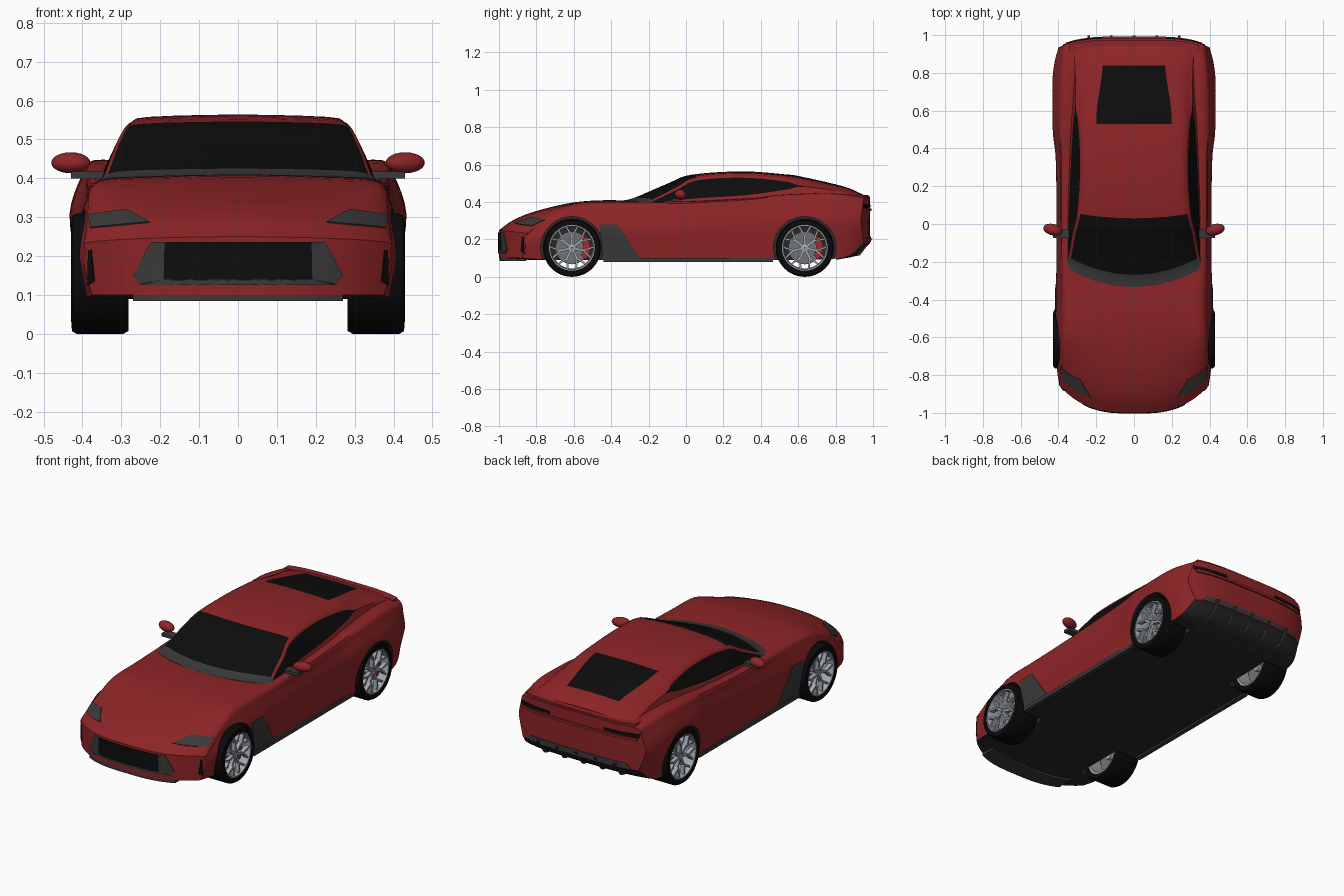
import bpy, bmesh, math
from mathutils import Vector, Matrix
from mathutils.bvhtree import BVHTree

if "Cube" in bpy.data.objects:
    bpy.data.objects.remove(bpy.data.objects["Cube"])


def material(name, r, g, b):
    m = bpy.data.materials.new(name)
    m.diffuse_color = (r, g, b, 1)
    m.use_nodes = True
    m.node_tree.nodes["Principled BSDF"].inputs["Base Color"].default_value = m.diffuse_color
    return m


RED = material("red paint", 0.27, 0.018, 0.02)
BLACK = material("black glass", 0.004, 0.004, 0.004)
TRIM = material("dark grey trim", 0.042, 0.042, 0.042)
UNDER = material("underbody grey", 0.022, 0.022, 0.022)
TYRE = material("tyre black", 0.003, 0.003, 0.003)
RIM = material("silver rim", 0.36, 0.39, 0.43)
DISC = material("brake disc grey", 0.16, 0.17, 0.18)
CALIPER = material("caliper red", 0.42, 0.02, 0.02)


def finish(name, bm, mats, angle=35):
    bmesh.ops.recalc_face_normals(bm, faces=bm.faces)
    me = bpy.data.meshes.new(name)
    bm.to_mesh(me)
    bm.free()
    for m in mats:
        me.materials.append(m)
    me.shade_smooth()
    me.set_sharp_from_angle(angle=math.radians(angle))
    ob = bpy.data.objects.new(name, me)
    bpy.context.collection.objects.link(ob)
    return ob


def spline(pts, n, after=None):
    """Smooth curve through tuples, n steps per span."""
    P = [Vector(p) for p in pts]
    P = [2 * P[0] - P[1]] + P + [Vector(after) if after else 2 * P[-1] - P[-2]]
    out = []
    for i in range(1, len(P) - 2):
        a, b, c, d = P[i - 1:i + 3]
        for k in range(n):
            t = k / n
            out.append(b + (c - a) * (t / 2) + (2 * a - 5 * b + 4 * c - d) * (t * t / 2)
                       + (3 * b - a - 3 * c + d) * (t ** 3 / 2))
    return out + [P[-2]]


def loft(name, stations, chain, ny, nx, bend, mats, rule):
    """Mirrored cross-sections along y; chain gives half a section, edge to centre."""
    bm, R = bmesh.new(), []
    for r in spline(stations, ny):
        pts = chain(r)
        half = [tuple(p) for p in spline(pts, nx, (-pts[-2][0], pts[-2][1]))]
        wb, zb = half[0]
        wmax = max(p[0] for p in half)
        low = [wb]
        for x, _ in half[1:]:
            low.append(max(0, min(low[-1] - 1e-4, wb * x / wmax)))
        up = half + [(-x, z) for x, z in reversed(half[:-1])]
        dn = [(x, zb) for x in low] + [(-x, zb) for x in reversed(low[:-1])]
        R.append([bm.verts.new((x, r[0] + bend(x, r[0]), z)) for x, z in up + dn[-2:0:-1]])
    K, L = len(up), len(R[0])
    for j in range(len(R) - 1):
        for k in range(L):
            q = (k + 1) % L
            f = bm.faces.new((R[j][k], R[j][q], R[j + 1][q], R[j + 1][k]))
            f.material_index = rule(j // ny, min(k, K - 2 - k) // nx if k < K - 1 else -1)
    for ring in (R[0], R[-1]):
        low = lambda k: ring[k] if k in (0, K - 1) else ring[L - k]
        for k in range(K - 1):
            bm.faces.new(list(dict.fromkeys((ring[k], ring[k + 1], low(k + 1), low(k)))))
    return finish(name, bm, mats)


def prism(bm, poly, x0, x1, mi=0):
    """Extrude a (y, z) polygon between two x values."""
    a, b = ([bm.verts.new((x, y, z)) for y, z in poly] for x in (x0, x1))
    n = len(poly)
    fs = [bm.faces.new(a), bm.faces.new(b)]
    fs += [bm.faces.new((a[i], a[(i + 1) % n], b[(i + 1) % n], b[i])) for i in range(n)]
    for f in fs:
        f.material_index = mi


def bow(name, w, y0, y1, z0, z1, mat, n=20):
    """Thin bar across the car that follows the curved nose or tail."""
    bm, rings = bmesh.new(), []
    for i in range(n + 1):
        x = w * (2 * i / n - 1)
        rings.append([bm.verts.new((x, y + body_bend(x, min(y0, y1) if y0 < 0 else max(y0, y1)), z))
                      for y, z in ((y0, z0), (y1, z0), (y1, z1), (y0, z1))])
    for a, b in zip(rings, rings[1:]):
        for i in range(4):
            bm.faces.new((a[i], a[(i + 1) % 4], b[(i + 1) % 4], b[i]))
    bm.faces.new(rings[0])
    bm.faces.new(rings[-1])
    return finish(name, bm, [mat])


clamp = lambda t: max(0.0, min(1.0, t))


def body_bend(x, y):
    return (0.15 * clamp((-0.6 - y) / 0.4) * (abs(x) / 0.4) ** 3
            - 0.05 * clamp((y - 0.75) / 0.225) * (abs(x) / 0.4) ** 4)


# Main body: y, bottom z, bottom w, widest w, widest z, shoulder w, shoulder z, centre z
body_stations = [
    (-1.0, .10, .375, .395, .18, .385, .235, .25), (-.92, .095, .385, .405, .20, .375, .275, .305),
    (-.80, .09, .39, .412, .22, .367, .325, .352), (-.60, .09, .40, .417, .25, .36, .385, .398),
    (-.40, .09, .40, .414, .26, .357, .395, .41), (-.20, .09, .40, .41, .26, .365, .395, .40),
    (.10, .09, .40, .41, .27, .37, .405, .40), (.35, .09, .405, .414, .29, .37, .42, .40),
    (.50, .09, .41, .43, .31, .375, .437, .42), (.75, .095, .41, .432, .31, .37, .447, .43),
    (.90, .11, .395, .42, .30, .36, .435, .43), (.985, .18, .365, .40, .30, .355, .42, .43)]


def body_chain(r):
    y, zb, wb, wm, zm, ws, zs, zc = r
    return [(wb, zb), (wb * .4 + wm * .6, (zb + zm) / 2), (wm, zm),
            (wm * .55 + ws * .45, zm * .35 + zs * .65), (ws, zs),
            (ws * .62, zs * .3 + zc * .7), (0, zc)]


body = loft("body", body_stations, body_chain, 5, 4, body_bend, [RED, UNDER],
            lambda j, c: 1 if c < 0 else 0)
skin = BVHTree.FromPolygons([v.co.copy() for v in body.data.vertices],
                            [list(p.vertices) for p in body.data.polygons])

# Wheel arches cut out of the body
WHEELS = [("front", -.61), ("rear", .635)]
bm = bmesh.new()
for _, wy in WHEELS:
    for s in (1, -1):
        bmesh.ops.create_cone(bm, cap_ends=True, segments=48, radius1=.167, radius2=.167, depth=.34,
                              matrix=Matrix.Translation((s * .43, wy, .155)) @ Matrix.Rotation(math.pi / 2, 4, 'Y'))
for f in bm.faces:
    f.material_index = 1
cutter = finish("arch_cutter", bm, [RED, UNDER])
cutter.hide_render = True
mod = body.modifiers.new("arches", 'BOOLEAN')
mod.operation, mod.solver, mod.object = 'DIFFERENCE', 'EXACT', cutter
dg = bpy.context.evaluated_depsgraph_get()
body.data = bpy.data.meshes.new_from_object(body.evaluated_get(dg))
body.modifiers.clear()
bpy.data.objects.remove(cutter)
body.data.shade_smooth()
body.data.set_sharp_from_angle(angle=math.radians(35))

# Cabin: y, then belt, glass top, rail and roof-panel points (x, z), centre z
cabin_stations = [
    (-.335, .37, .385, .368, .388, .355, .392, .30, .402, .408),
    (-.27, .352, .395, .346, .405, .335, .411, .27, .42, .425),
    (-.10, .347, .41, .323, .465, .31, .478, .25, .49, .498),
    (.03, .345, .42, .30, .515, .285, .53, .24, .541, .546),
    (.30, .335, .435, .285, .53, .27, .546, .23, .558, .564),
    (.53, .322, .465, .295, .51, .265, .533, .20, .543, .548),
    (.62, .312, .48, .307, .485, .26, .517, .195, .528, .535),
    (.84, .312, .445, .302, .455, .25, .472, .165, .481, .484),
    (.945, .33, .405, .325, .412, .28, .43, .18, .438, .441)]


def cabin_chain(r):
    pts = [(r[i], r[i + 1]) for i in (1, 3, 5, 7)]
    return [(r[1] + .02, r[2] - .06)] + pts + [(0, r[9])]


def cabin_colour(j, c):
    if j == 0:
        return 2 if c > 0 else 0                                # cowl
    side = c == 1 and j <= 5
    screen = c >= 3 and j in (1, 2)
    rear = c == 4 and j in (5, 6)
    return 1 if side or screen or rear else 0


loft("cabin", cabin_stations, cabin_chain, 5, 3,
     lambda x, y: .085 * clamp((.2 - y) / .47) * (abs(x) / .33) ** 2, [RED, BLACK, TRIM], cabin_colour)


def patch(name, quad, view, mat, n=10, lift=.004):
    """Thin plate laid on the body; quad is seen from the front, back or side, and mirrored."""
    a, b, c, d = (Vector(p) for p in quad)
    bm = bmesh.new()
    for s in (1, -1):
        g = []
        for i in range(n + 1):
            for j in range(n + 1):
                u, v = a.lerp(b, i / n).lerp(d.lerp(c, i / n), j / n)
                o, ray = {"front": ((u * s, -2, v), (0, 1, 0)), "back": ((u * s, 2, v), (0, -1, 0)),
                          "side": ((2 * s, u, v), (-s, 0, 0))}[view]
                hit, nor = skin.ray_cast(Vector(o), Vector(ray))[:2]
                if hit is None:
                    hit, nor = skin.find_nearest(Vector(o) + Vector(ray) * 1.2)[:2]
                if nor.dot(Vector(ray)) > 0:
                    nor = -nor
                g.append(bm.verts.new(hit + nor * lift))
        for i in range(n):
            for j in range(n):
                k = i * (n + 1) + j
                bm.faces.new((g[k], g[k + 1], g[k + n + 2], g[k + n + 1]))
    bmesh.ops.recalc_face_normals(bm, faces=bm.faces)
    bmesh.ops.solidify(bm, geom=bm.faces[:], thickness=.006)
    return finish(name, bm, [mat])


# Nose details
patch("grille", [(0, .137), (.19, .137), (.19, .236), (0, .236)], "front", BLACK)
patch("grille_frame", [(.19, .14), (.25, .128), (.223, .236), (.188, .236)], "front", TRIM)
patch("grille_frame_corner", [(.25, .128), (.268, .15), (.228, .228), (.222, .236)], "front", TRIM)
patch("grille_lower_frame", [(0, .126), (.25, .126), (.19, .14), (0, .14)], "front", TRIM)
patch("bumper_vent", [(.368, .135), (.385, .125), (.383, .215), (.376, .215)], "front", BLACK)
patch("headlight", [(.228, .286), (.378, .272), (.384, .305), (.285, .318)], "front", TRIM)
bow("front_splitter", .27, -.998, -.90, .084, .108, TRIM)
# Side and tail details
patch("fender_vent", [(-.465, .28), (-.365, .28), (-.25, .10), (-.44, .10)], "side", TRIM)
patch("taillight", [(.17, .375), (.37, .365), (.375, .388), (.17, .388)], "back", BLACK)
patch("rear_bumper_trim", [(0, .185), (.33, .185), (.30, .215), (0, .215)], "back", TRIM)
bow("tail_lip", .345, .93, .975, .418, .438, RED)
bow("tail_ledge", .36, .94, .993, .352, .366, RED)

bm = bmesh.new()
for x in (-.24, -.12, 0, .12, .24):
    prism(bm, [(.80, .09), (.93, .115), (.998, .205), (.90, .205)], x - .007, x + .007)
finish("diffuser_fins", bm, [TRIM])
bm = bmesh.new()
for s in (1, -1):
    prism(bm, [(-.44, .08), (.465, .08), (.465, .102), (-.44, .102)], s * .385, s * .411)
finish("side_sills", bm, [TRIM])

# Door mirrors
for s, side in ((1, "right"), (-1, "left")):
    bm = bmesh.new()
    bmesh.ops.create_uvsphere(bm, u_segments=20, v_segments=12, radius=1, matrix=Matrix.Translation(
        (s * .43, -.03, .44)) @ Matrix.Rotation(s * .25, 4, 'Z') @ Matrix.Diagonal((.052, .03, .027, 1)))
    finish(side + "_mirror", bm, [RED], 60)
    bm = bmesh.new()
    prism(bm, [(-.075, .40), (-.03, .40), (-.03, .418), (-.075, .418)], s * .335, s * .43)
    finish(side + "_mirror_arm", bm, [TRIM])


def lathe(bm, prof, mi, n=48):
    """Spin a closed (radius, x) profile round the x axis."""
    rings = [[bm.verts.new((x, r * math.cos(2 * math.pi * i / n), r * math.sin(2 * math.pi * i / n)))
              for r, x in prof] for i in range(n)]
    for i in range(n):
        a, b = rings[i], rings[(i + 1) % n]
        for k in range(len(prof)):
            q = (k + 1) % len(prof)
            bm.faces.new((a[k], a[q], b[q], b[k])).material_index = mi


def polar(r, deg):
    return Vector((r * math.cos(math.radians(deg)), r * math.sin(math.radians(deg))))


def spoke(bm, p, q, w, x0, x1):
    n = (q - p).orthogonal().normalized() * w / 2
    prism(bm, [p + n, q + n, q - n, p - n], x0, x1, 1)


# Wheels: tyre, rim with forked spokes, disc and caliper
for place, wy in WHEELS:
    for s, side in ((1, "right"), (-1, "left")):
        bm = bmesh.new()
        lathe(bm, [(.122, .285), (.147, .281), (.155, .295), (.155, .415), (.148, .427), (.122, .429)], 0)
        lathe(bm, [(.123, .426), (.116, .426), (.110, .40), (.110, .29), (.123, .288)], 1)
        lathe(bm, [(.022, .405), (.002, .41), (.002, .33), (.022, .33)], 1, 20)
        lathe(bm, [(.088, .365), (.01, .365), (.01, .35), (.088, .35)], 2, 32)
        for k in range(7):
            a = 90 + k * 360 / 7
            spoke(bm, polar(.015, a), polar(.07, a), .014, .392, .413)
            for d in (-15, 15):
                spoke(bm, polar(.062, a), polar(.117, a + d), .010, .395, .419)
        arc = [polar(.098, d) for d in range(-40, 41, 16)] + [polar(.062, d) for d in range(40, -41, -16)]
        prism(bm, arc, .335, .386, 3)
        bmesh.ops.transform(bm, matrix=Matrix.Translation((0, wy, .155)) @ Matrix.Diagonal((s, 1, 1, 1)),
                            verts=bm.verts)
        finish(f"{place}_{side}_wheel", bm, [TYRE, RIM, DISC, CALIPER])
